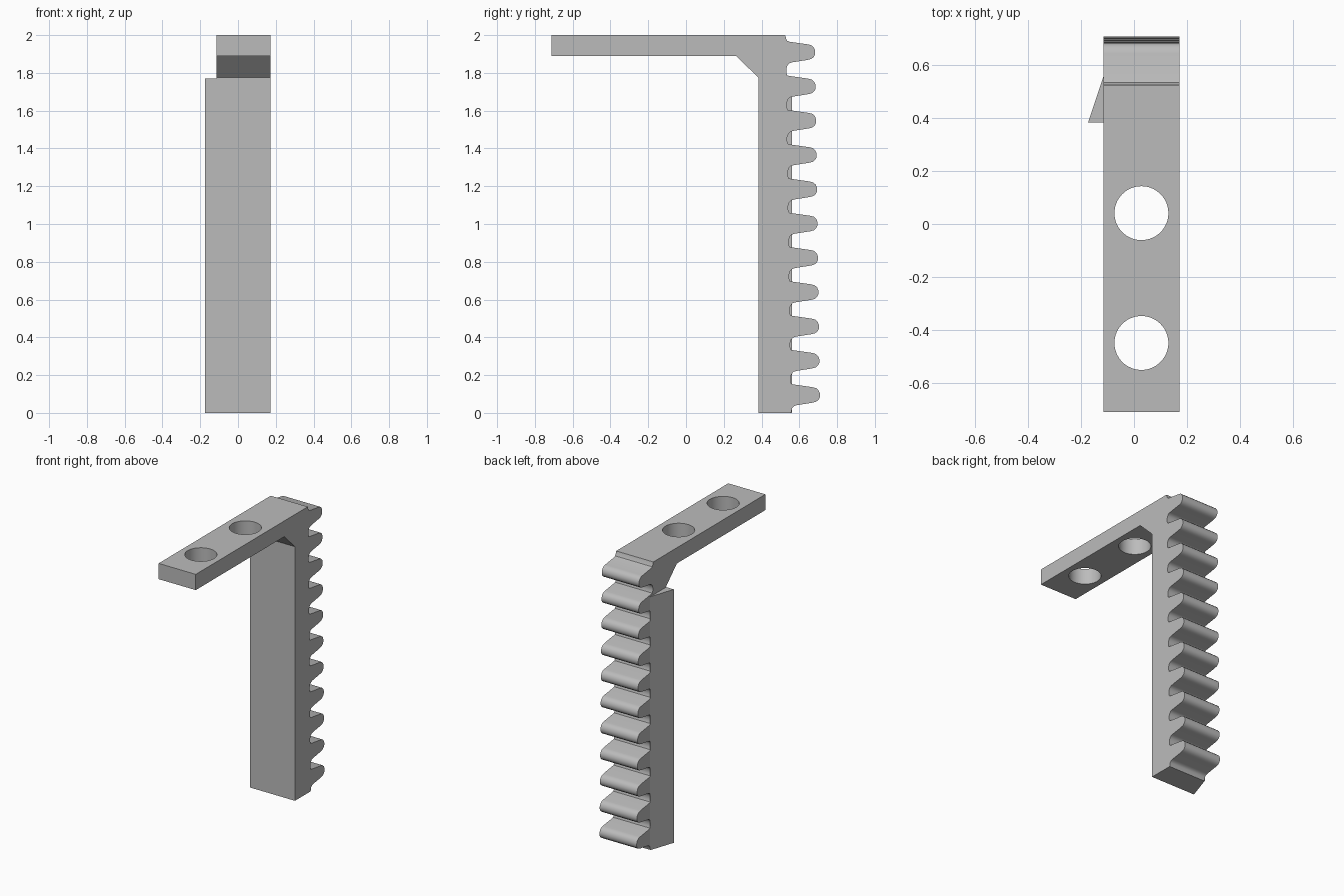
import bpy, bmesh, math
from mathutils import Vector

cube = bpy.data.objects.get("Cube")
if cube:
    bpy.data.objects.remove(cube, do_unlink=True)

grey = bpy.data.materials.new("light grey")
grey.use_nodes = True
grey.diffuse_color = (0.5, 0.5, 0.5, 1)
grey.node_tree.nodes["Principled BSDF"].inputs["Base Color"].default_value = (0.5, 0.5, 0.5, 1)

LEFT, RIGHT = 0.172, -0.115      # side planes of the bracket
TEETH, PITCH, LEAN = 11, 0.1815, 0.0025


def extrude(name, points, offset):
    """Closed prism from an outline swept along offset."""
    bm = bmesh.new()
    face = bm.faces.new([bm.verts.new(p) for p in points])
    swept = bmesh.ops.extrude_face_region(bm, geom=[face])["geom"]
    verts = [v for v in swept if isinstance(v, bmesh.types.BMVert)]
    bmesh.ops.translate(bm, verts=verts, vec=Vector(offset))
    bmesh.ops.recalc_face_normals(bm, faces=bm.faces)
    mesh = bpy.data.meshes.new(name)
    bm.to_mesh(mesh)
    bm.free()
    mesh.materials.append(grey)
    obj = bpy.data.objects.new(name, mesh)
    bpy.context.collection.objects.link(obj)
    return obj


# One rack tooth and the root below it, from the top down
tooth = [(0.547, 1.965), (0.645, 1.951), (0.664, 1.946), (0.677, 1.934),
         (0.684, 1.917), (0.684, 1.899), (0.677, 1.885), (0.664, 1.874),
         (0.645, 1.869), (0.563, 1.856), (0.547, 1.851), (0.537, 1.840),
         (0.531, 1.823), (0.531, 1.800), (0.536, 1.786)]

# Side outline: arm, chamfered corner, upright and slightly leaning rack
outline = [(0.383, 0), (0.383, 1.775), (0.265, 1.89), (-0.712, 1.89),
           (-0.712, 2), (0.525, 2), (0.530, 1.982), (0.536, 1.970)]
for i in range(TEETH):
    outline += [(y + LEAN * i, z - PITCH * i) for y, z in tooth if z - PITCH * i > 0.01]
outline.append((0.556, 0))
bracket = extrude("toothed_bracket", [(RIGHT, y, z) for y, z in outline], (LEFT - RIGHT, 0, 0))

# Two screw holes through the arm
for y in (0.041, -0.45):
    ring = [(0.028 + 0.102 * math.cos(a), y + 0.102 * math.sin(a), 1.8)
            for a in (math.tau * k / 64 for k in range(64))]
    cutter = extrude("hole_cutter", ring, (0, 0, 0.3))
    cutter.hide_render = True
    cut = bracket.modifiers.new("screw_hole", 'BOOLEAN')
    cut.object = cutter
    cut.operation = 'DIFFERENCE'
    cut.solver = 'EXACT'
    bpy.context.view_layer.objects.active = bracket
    bracket.select_set(True)
    bpy.ops.object.modifier_apply(modifier=cut.name)
    bpy.data.objects.remove(cutter, do_unlink=True)

# Slanted guide rib on the right side of the upright
extrude("guide_rib", [(-0.174, 0.383, 0), (RIGHT, 0.383, 0), (RIGHT, 0.56, 0)], (0, 0, 1.77))

# Smooth the rounded teeth and holes while keeping edges crisp
bpy.ops.object.select_all(action='DESELECT')
bracket.select_set(True)
bpy.context.view_layer.objects.active = bracket
bpy.ops.object.shade_smooth_by_angle(angle=math.radians(35))
